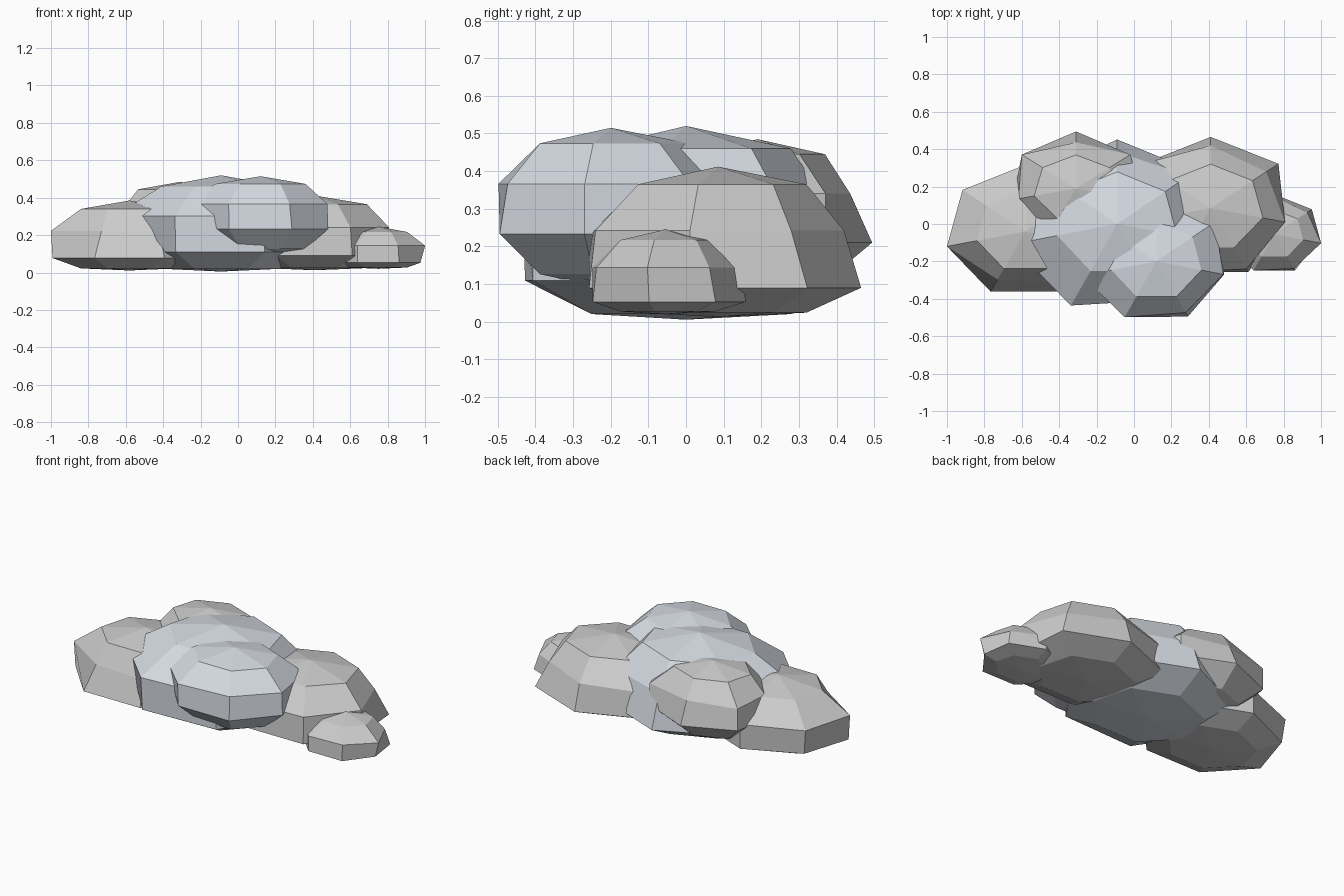
import bpy, bmesh, math

if "Cube" in bpy.data.objects:
    bpy.data.objects.remove(bpy.data.objects["Cube"])

SIDES, RINGS = 7, 5
FLOOR, SQUASH = 0.043, 0.25      # undersides are flattened below this height
EVEN = (1,) * SIDES


def material(name, rgb):
    m = bpy.data.materials.new(name)
    m.diffuse_color = (*rgb, 1)
    m.use_nodes = True
    m.node_tree.nodes["Principled BSDF"].inputs["Base Color"].default_value = m.diffuse_color
    return m


white = material("puff_white", (0.98, 0.98, 0.98))
blue = material("puff_blue_grey", (0.67, 0.71, 0.77))


def puff(name, centre, radii, mat, upper=EVEN, lower=EVEN):
    """Low-poly ball, first corner at +y, going anticlockwise.
    upper and lower scale each corner of the two middle rings."""
    bm = bmesh.new()

    def vert(x, y, z):
        z = centre[2] + radii[2] * z
        if z < FLOOR:
            z = FLOOR + (z - FLOOR) * SQUASH
        return bm.verts.new((centre[0] + radii[0] * x, centre[1] + radii[1] * y, z))

    top, bottom = vert(0, 0, 1), vert(0, 0, -1)
    rings = []
    for r, spread in enumerate((EVEN, upper, lower, EVEN), 1):
        p = math.pi * r / RINGS
        ring = []
        for i in range(SIDES):
            a = math.pi / 2 + math.tau * i / SIDES
            s = math.sin(p) * spread[i]
            ring.append(vert(s * math.cos(a), s * math.sin(a), math.cos(p)))
        rings.append(ring)
    for i in range(SIDES):
        j = (i + 1) % SIDES
        bm.faces.new((top, rings[0][i], rings[0][j]))
        bm.faces.new((bottom, rings[-1][j], rings[-1][i]))
        for a, b in zip(rings, rings[1:]):
            bm.faces.new((a[i], b[i], b[j], a[j]))
    mesh = bpy.data.meshes.new(name)
    bm.to_mesh(mesh)
    bm.free()
    mesh.materials.append(mat)
    ob = bpy.data.objects.new(name, mesh)
    bpy.context.collection.objects.link(ob)


# Large middle puff and the one in front of it
puff("main_puff", (-0.09, 0, 0.206), (0.56, 0.475, 0.314), blue,
     (0.85, 1, 1.1, 1.07, 1, 0.87, 0.92), (1, 0.95, 0.9, 1.05, 1, 0.87, 1))
puff("front_puff", (0.12, -0.2, 0.30), (0.42, 0.355, 0.215), blue,
     (1, 1, 1.02, 0.98, 0.9, 0.92, 1), (1, 1, 0.95, 0.97, 0.97, 0.93, 1))
# Side and back puffs
puff("left_puff", (-0.58, -0.04, 0.15), (0.453, 0.375, 0.235), white,
     (1, 1, 1, 0.8, 0.85, 1, 1), (1, 0.95, 0.98, 1, 1, 1, 1))
puff("right_puff", (0.41, 0.085, 0.166), (0.487, 0.4, 0.246), white,
     (0.88, 1, 1, 1, 0.95, 0.88, 0.82), (1, 1, 1, 1, 1, 0.86, 1))
puff("small_right_puff", (0.75, -0.055, 0.098), (0.27, 0.225, 0.147), white,
     (0.95, 1, 1, 1, 0.95, 1, 0.88), (1, 1, 1, 1, 1, 0.9, 1))
puff("back_puff", (-0.31, 0.19, 0.275), (0.39, 0.305, 0.21), white,
     (0.85, 1, 0.85, 1, 1, 1, 1), (1.05, 1, 0.93, 1, 1, 1, 1))
